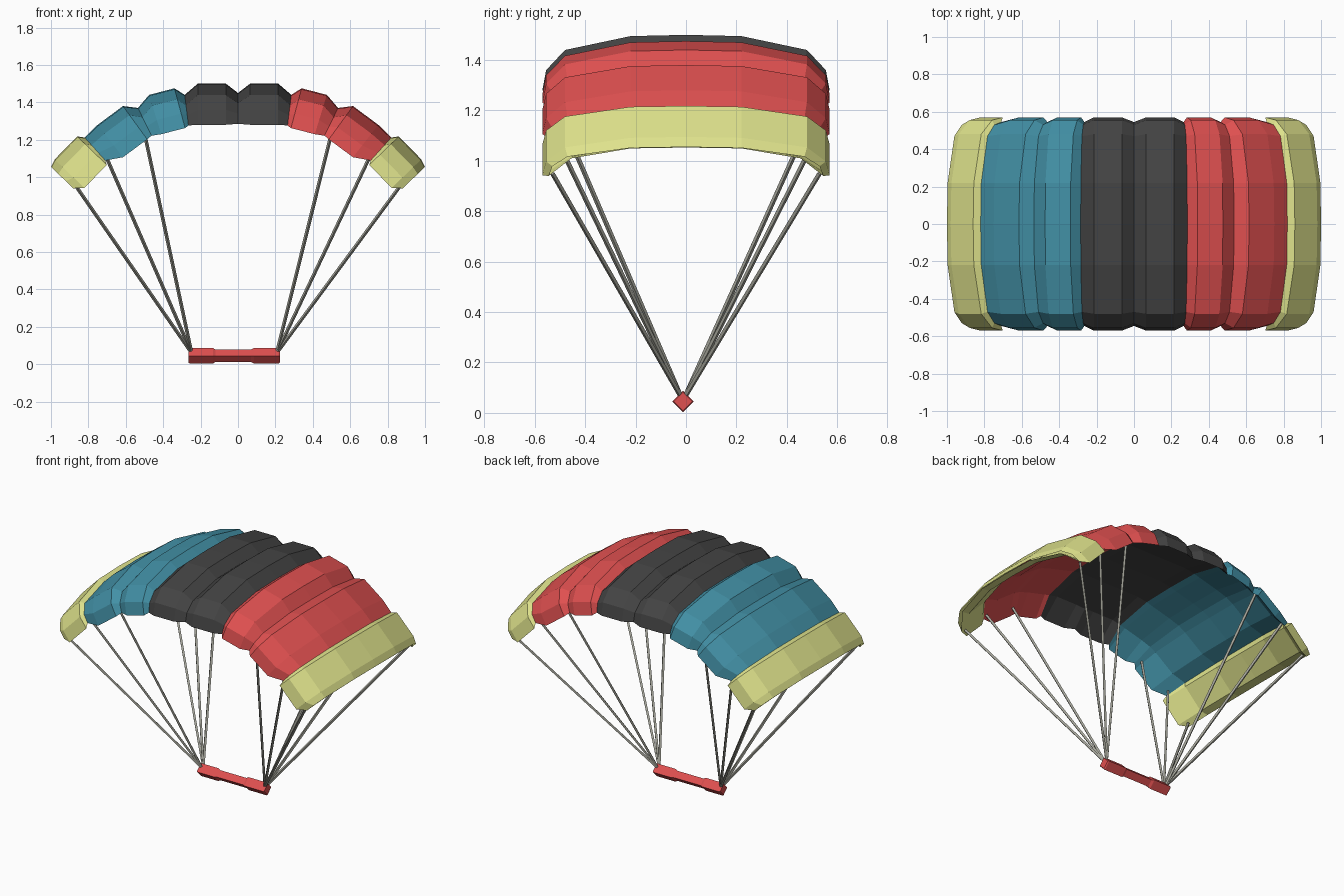
import bpy, bmesh, math
from mathutils import Vector

if "Cube" in bpy.data.objects:
    bpy.data.objects.remove(bpy.data.objects["Cube"])


def material(name, r, g, b):
    m = bpy.data.materials.new(name)
    m.diffuse_color = (r, g, b, 1)
    m.use_nodes = True
    m.node_tree.nodes["Principled BSDF"].inputs["Base Color"].default_value = m.diffuse_color
    return m


RED = material("red fabric", 0.74, 0.08, 0.08)
TEAL = material("teal fabric", 0.055, 0.28, 0.38)
DARK = material("charcoal fabric", 0.058, 0.058, 0.058)
YELLOW = material("pale yellow fabric", 0.73, 0.76, 0.26)
CORD = material("grey cord", 0.36, 0.36, 0.31)


def make_object(name, bm, mats):
    me = bpy.data.meshes.new(name)
    bm.to_mesh(me)
    bm.free()
    for m in mats:
        me.materials.append(m)
    ob = bpy.data.objects.new(name, me)
    bpy.context.collection.objects.link(ob)
    return ob


# Chord profiles: half depth in y, drop along the local cell normal
BULGE = [(0, 0), (.22, -.005), (.48, -.06), (.555, -.14), (.57, -.22)]
SEAM = [(0, 0), (.22, -.005), (.47, -.055), (.53, -.11), (.545, -.165)]
# Underside profiles, closing diagonally to the lip
BULGE_UNDER = [(0, -.052), (.22, -.057), (.455, -.112), (.57, -.22)]
SEAM_UNDER = [(0, -.003), (.22, -.008), (.455, -.065), (.545, -.165)]

# Right half of the span: x, z, tilt in degrees, is seam
HALF = [
    (0, 1.45, 0, 1), (.065, 1.50, 0, 0), (.215, 1.50, 0, 0),
    (.285, 1.44, 7, 1), (.34, 1.475, 15, 0), (.475, 1.44, 17, 0),
    (.535, 1.37, 26, 1), (.615, 1.38, 36, 0), (.75, 1.28, 38, 0),
    (.82, 1.212, 42, 1), (.86, 1.218, 46, 0), (.98, 1.095, 46, 0),
    (1.0, 1.055, 46, 1)]
SPAN = [(-x, z, -a, s) for x, z, a, s in HALF[:0:-1]] + HALF


def colour_index(x):
    # charcoal middle, teal left, red right, yellow tips
    if abs(x) < .28:
        return 0
    if abs(x) > .82:
        return 3
    return 1 if x < 0 else 2


def fabric(name, bulge, seam, flip):
    bm = bmesh.new()
    grid = []
    for x, z, a, s in SPAN:
        prof = seam if s else bulge
        full = [(-y, d) for y, d in prof[:0:-1]] + prof
        n = Vector((math.sin(math.radians(a)), 0, math.cos(math.radians(a))))
        grid.append([bm.verts.new(Vector((x, y, z)) + n * d)
                     for y, d in full])
    for i in range(len(grid) - 1):
        mid = (SPAN[i][0] + SPAN[i + 1][0]) / 2
        for j in range(len(grid[0]) - 1):
            q = [grid[i][j], grid[i + 1][j], grid[i + 1][j + 1], grid[i][j + 1]]
            f = bm.faces.new(q[::-1] if flip else q)
            f.material_index = colour_index(mid)
    return make_object(name, bm, [DARK, TEAL, RED, YELLOW])


# Canopy: puffed cells on top, smoother lining below
fabric("canopy", BULGE, SEAM, False)
fabric("canopy_lining", BULGE_UNDER, SEAM_UNDER, True)


def tube(name, stations, sides, mat):
    # Loft rings along a straight axis; stations are (point, radius)
    bm = bmesh.new()
    axis = (stations[-1][0] - stations[0][0]).normalized()
    u = axis.cross(Vector((0, 1, 0))).normalized()
    v = axis.cross(u)
    rings = []
    for p, r in stations:
        rings.append([bm.verts.new(p + u * r * math.cos(k * math.tau / sides)
                                   + v * r * math.sin(k * math.tau / sides))
                      for k in range(sides)])
    for a, b in zip(rings, rings[1:]):
        for k in range(sides):
            m = (k + 1) % sides
            bm.faces.new([a[k], a[m], b[m], b[k]])
    bm.faces.new(rings[0])
    bm.faces.new(rings[-1])
    bmesh.ops.recalc_face_normals(bm, faces=bm.faces)
    return make_object(name, bm, [mat])


# Control bar: diamond section with thicker grips at both ends
BAR = [(-.265, .036), (-.258, .042), (-.135, .042), (-.12, .033),
       (.07, .033), (.085, .042), (.217, .042), (.224, .036)]
tube("control_bar", [(Vector((x, -.012, .045)), r) for x, r in BAR], 4, RED)

# Suspension lines from each bar end to the front and back lips
TOPS = [(.50, .525, 1.235), (.705, .525, 1.11), (.865, .53, .95)]
for side, bx in ((-1, -.248), (1, .207)):
    for fb in (-1, 1):
        for i, (x, y, z) in enumerate(TOPS):
            tube(f"line_{'left' if side < 0 else 'right'}_"
                 f"{'front' if fb < 0 else 'back'}_{i + 1}",
                 [(Vector((bx, -.012 + fb * .006, .06)), .0095),
                  (Vector((side * x, fb * y, z)), .0095)], 4, CORD)
